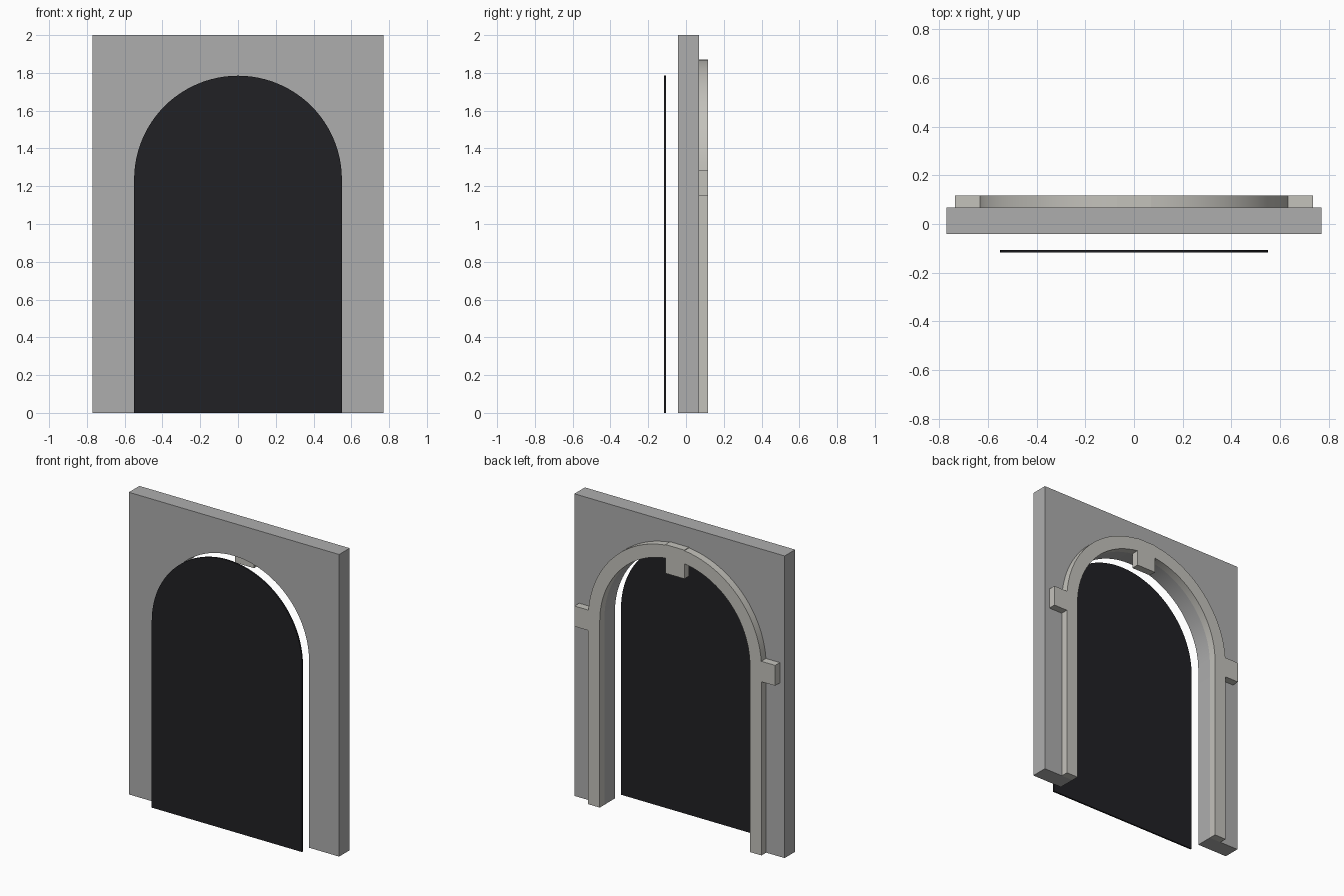
import bpy, bmesh
from math import pi, sin, cos, asin, acos

if "Cube" in bpy.data.objects:
    bpy.data.objects.remove(bpy.data.objects["Cube"])

SPRING = 1.235          # height where the arch begins
R_IN, R_OUT = 0.55, 0.635
KEY_W, KEY_Z = 0.07, 1.68


def arc(r, a0, a1, n):
    """Points on the arch circle between two angles."""
    return [(r * cos(a0 + (a1 - a0) * i / n), SPRING + r * sin(a0 + (a1 - a0) * i / n))
            for i in range(n + 1)]


def mirrored(half):
    """Extend a right-hand run of points, ending near the middle, over to the left."""
    left = [(-x, z) for x, z in reversed(half)]
    return half + (left[1:] if abs(half[-1][0]) < 1e-5 else left)


def extrude_profile(name, outline, y0, y1, color):
    """Extrude an xz outline from y0 to y1."""
    bm = bmesh.new()
    face = bm.faces.new([bm.verts.new((x, y0, z)) for x, z in outline])
    res = bmesh.ops.extrude_face_region(bm, geom=[face], use_keep_orig=True)
    verts = [g for g in res["geom"] if isinstance(g, bmesh.types.BMVert)]
    bmesh.ops.translate(bm, vec=(0, y1 - y0, 0), verts=verts)
    bmesh.ops.recalc_face_normals(bm, faces=bm.faces)
    mesh = bpy.data.meshes.new(name)
    bm.to_mesh(mesh)
    bm.free()
    ob = bpy.data.objects.new(name, mesh)
    bpy.context.collection.objects.link(ob)
    mat = bpy.data.materials.new(name + "_color")
    mat.diffuse_color = (*color, 1)
    mat.use_nodes = True
    mat.node_tree.nodes["Principled BSDF"].inputs["Base Color"].default_value = mat.diffuse_color
    mesh.materials.append(mat)
    bpy.ops.object.select_all(action='DESELECT')
    ob.select_set(True)
    bpy.context.view_layer.objects.active = ob
    bpy.ops.object.shade_smooth_by_angle(angle=pi / 6)
    return ob


# Plain arched opening, right foot to left foot
opening = mirrored([(R_IN, 0)] + arc(R_IN, 0, pi / 2, 24))

# Wall slab with the arched opening
wall = [(0.77, 0), (0.77, 2), (-0.77, 2), (-0.77, 0)]
extrude_profile("wall", wall + opening[::-1], -0.042, 0.068, (0.42, 0.42, 0.42))

# Raised surround with side blocks and a keystone hanging into the arch
outer = mirrored([(R_OUT, 0), (R_OUT, 1.15), (0.735, 1.15), (0.735, 1.285)]
                 + arc(R_OUT, asin((1.285 - SPRING) / R_OUT), acos(KEY_W / R_OUT), 22)
                 + [(KEY_W, SPRING + R_OUT)])
inner = mirrored([(R_IN, 0)] + arc(R_IN, 0, acos(KEY_W / R_IN), 22) + [(KEY_W, KEY_Z)])
extrude_profile("arch_surround", outer + inner[::-1], 0.068, 0.117, (0.55, 0.54, 0.50))

# Dark panel standing in front of the opening
extrude_profile("dark_panel", opening, -0.117, -0.106, (0.015, 0.015, 0.018))
